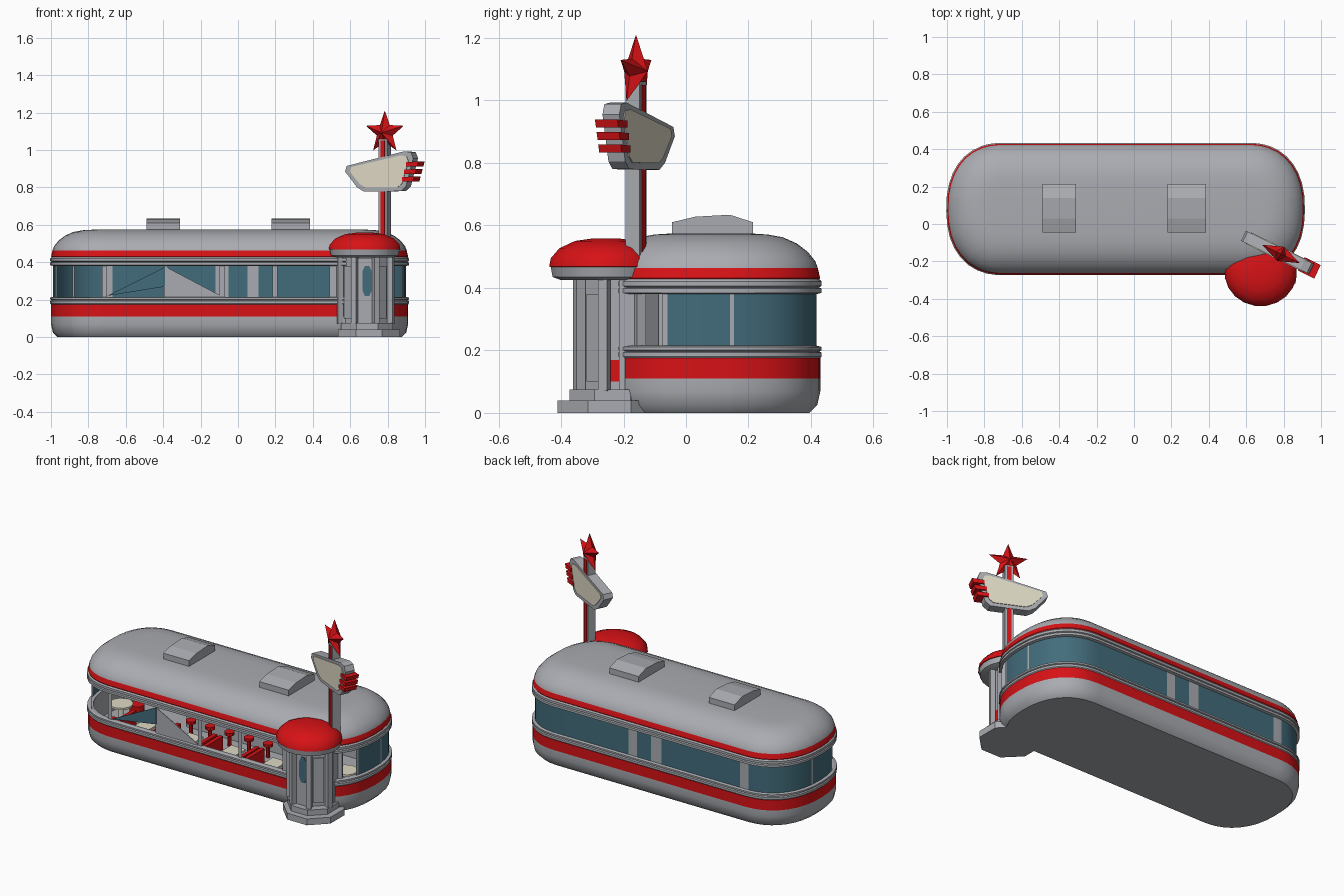
import bpy, bmesh, math
from math import sin, cos, pi, radians

if "Cube" in bpy.data.objects:
    bpy.data.objects.remove(bpy.data.objects["Cube"])


def mat(name, r, g, b):
    m = bpy.data.materials.new(name)
    m.diffuse_color = (r, g, b, 1)
    m.use_nodes = True
    m.node_tree.nodes["Principled BSDF"].inputs["Base Color"].default_value = m.diffuse_color
    return m


GREY = mat("brushed_grey", .40, .41, .44)
RED = mat("bright_red", .68, .006, .008)
TEAL = mat("teal_glass", .055, .15, .20)
CREAM = mat("cream", .74, .70, .56)
MAROON = mat("seat_maroon", .42, .025, .05)


def make(name, verts, faces, mats, idx=None, recalc=True, smooth=None):
    me = bpy.data.meshes.new(name)
    me.from_pydata(verts, [], faces)
    for m in mats:
        me.materials.append(m)
    if idx:
        for p, i in zip(me.polygons, idx):
            p.material_index = i
    if recalc:
        bm = bmesh.new()
        bm.from_mesh(me)
        bmesh.ops.recalc_face_normals(bm, faces=bm.faces)
        bm.to_mesh(me)
        bm.free()
    ob = bpy.data.objects.new(name, me)
    bpy.context.collection.objects.link(ob)
    if smooth:
        bpy.ops.object.select_all(action='DESELECT')
        ob.select_set(True)
        bpy.context.view_layer.objects.active = ob
        bpy.ops.object.shade_smooth_by_angle(angle=radians(smooth))
    return ob


def prism(name, pts, v0, v1, m, o=(0, 0), deg=0):
    """Outline in (u, z), extruded along v, turned about z and moved to o."""
    c, s, n = cos(radians(deg)), sin(radians(deg)), len(pts)
    vs = [(o[0] + u * c - v * s, o[1] + u * s + v * c, z) for v in (v0, v1) for u, z in pts]
    fs = [tuple(range(n)), tuple(range(n, 2 * n))]
    fs += [(i, (i + 1) % n, (i + 1) % n + n, i + n) for i in range(n)]
    return make(name, vs, fs, [m])


def box(name, x0, x1, y0, y1, z0, z1, m, o=(0, 0), deg=0):
    return prism(name, [(x0, z0), (x1, z0), (x1, z1), (x0, z1)], y0, y1, m, o, deg)


def lathe(name, prof, n, o, mats, rule=None, sx=1, smooth=None):
    """Profile of (radius, z) turned about o; rule(height, angle) picks the colour."""
    vs, fs, idx = [], [], []
    for r, z in prof:
        vs += [(o[0] + sx * r * cos(2 * pi * (i + .5) / n), o[1] + r * sin(2 * pi * (i + .5) / n), z)
               for i in range(n)]
    for k in range(len(prof) - 1):
        for i in range(n):
            j = (i + 1) % n
            fs.append((k * n + i, k * n + j, k * n + n + j, k * n + n + i))
            idx.append(rule((prof[k][1] + prof[k + 1][1]) / 2, 2 * pi * (i + 1) / n) if rule else 0)
    fs += [tuple(range(n))[::-1], tuple(range(len(vs) - n, len(vs)))]
    idx += [0, idx[-1]]
    return make(name, vs, fs, mats, idx, smooth=smooth)


# --- Body outline: straight sides and rounded ends; o = open, w = wall, g = glass
CY, W, R, XL, XR = .08, .35, .30, -.70, .61
ANG = [-90, -86, -76, -66, -56, -53, -43, -33, -24, -21, -11, -1, 8, 10, 20, 30, 40, 50, 60, 70, 78, 86, 90]


def arc_tag(a, right):
    if a > 86:
        return 'g' if right else 'w'
    if a < -86 or -56 < a < -53 or -24 < a < -21 or 8 < a < 10:
        return 'w'
    if a < -24:
        return 'w' if right and a < -53 else 'o'
    return 'g'


def se(t):
    return math.copysign(abs(t) ** .87, t) if abs(t) > 1e-6 else 0


P = [(x, 0, -1, t) for x, t in zip([XL, -.395, -.375, -.10, -.07, .185, .21, .49, .52], "owowowoww")]
for a, b in zip(ANG, ANG[1:]):
    P.append((XR, se(cos(radians(a))), se(sin(radians(a))), arc_tag((a + b) / 2, True)))
P += [(x, 0, 1, t) for x, t in zip([XR, .11, .05, -.05, -.12, -.67], "gwgwgw")]
for a, b in zip(ANG[::-1], ANG[-2::-1]):
    P.append((XL, -se(cos(radians(a))), se(sin(radians(a))), arc_tag((a + b) / 2, False)))
N = len(P)


def ring(d, z):
    return [(cx + (R - d) * ux, CY + (W - d) * uy, z) for cx, ux, uy, _ in P]


def shell(name, rows, mats, bottom=False, top=False, smooth=35):
    vs, fs, idx = [], [], []
    for d, z, m in rows:
        vs += ring(d, z)
    for k in range(len(rows) - 1):
        for i in range(N):
            j, kind = (i + 1) % N, rows[k][2]
            if kind == 'window':
                if P[i][3] == 'o':
                    continue
                kind = 1 if P[i][3] == 'g' else 0
            fs.append((k * N + i, k * N + j, k * N + N + j, k * N + N + i))
            idx.append(kind)
    if bottom:
        fs.append(tuple(range(N))[::-1])
        idx.append(0)
    if top:
        fs.append(tuple(range(len(vs) - N, len(vs))))
        idx.append(0)
    return make(name, vs, fs, mats, idx, recalc=False, smooth=smooth)


shell("lower_body", [(.035, 0, 0), (.01, .025, 0), (0, .07, 0), (0, .11, 1), (0, .175, 0), (-.004, .18, 0),
                     (-.004, .193, 0), (.004, .197, 0), (-.004, .201, 0), (-.004, .211, 0), (.012, .215, 0)],
      [GREY, RED], bottom=True)
shell("window_band", [(.012, .215, 'window'), (.012, .38, 0)], [GREY, TEAL])
shell("roof", [(.012, .38, 0), (-.004, .384, 0), (-.004, .398, 0), (.004, .402, 0), (-.004, .406, 0),
               (-.004, .42, 0), (.003, .428, 1), (.001, .432, 1), (.008, .463, 0), (.016, .485, 0), (.04, .515, 0),
               (.075, .542, 0), (.12, .562, 0), (.17, .571, 0), (.22, .574, 0)], [GREY, RED], top=True, smooth=30)

# Inner lining and floor, seen through the open windows
lining = shell("inner_lining", [(.012, .215, 0), (.03, .213, 0), (.03, .05, 0)], [GREY])
make("floor", ring(.03, .05), [tuple(range(N))], [GREY], recalc=False)

# Angled remnants of window panes on the front
prism("front_blind", [(-.385, .375), (-.385, .215), (-.10, .215), (-.10, .225)], -.262, -.258, GREY)
prism("front_glass", [(-.70, .22), (-.39, .27), (-.39, .375)], -.262, -.258, TEAL)

# Roof vents with shallow ridged tops
for k, (x0, x1) in enumerate([(-.49, -.31), (.18, .385)]):
    box(f"vent_base_{k}", x0, x1, -.045, .215, .56, .61, GREY)
    prism(f"vent_top_{k}", [(-.045, .61), (.215, .61), (.14, .634), (.03, .628)], -x1, -x0, GREY, deg=90)

# Booths along the front: two benches and a table each
for k, x in enumerate([-.545, -.235, .06, .35]):
    for s in (-1, 1):
        a, b = sorted((x + s * .06, x + s * .13))
        box(f"bench_{k}_{s}", a, b, -.235, -.07, .05, .13, MAROON)
        a, b = sorted((x + s * .115, x + s * .14))
        box(f"bench_back_{k}_{s}", a, b, -.235, -.07, .05, .212, RED)
    box(f"booth_table_{k}", x - .05, x + .05, -.235, -.08, .165, .177, CREAM)
    box(f"booth_table_leg_{k}", x - .01, x + .01, -.16, -.14, .05, .165, GREY)

# Round tables with stools at both ends, and the counter
for k, x in enumerate([-.83, .74]):
    lathe(f"round_table_{k}", [(.015, .05), (.015, .165), (.07, .166), (.07, .178)], 12, (x, .02), [CREAM])
    for s in (-1, 1):
        lathe(f"end_seat_{k}_{s}", [(.04, .05), (.045, .13)], 12, (x + .02, .02 + s * .13), [RED])
box("counter", -.5, .45, .2, .28, .05, .19, GREY)
box("counter_top", -.51, .46, .18, .29, .19, .2, CREAM)
for k in range(7):
    lathe(f"stool_{k}", [(.012, .05), (.012, .12), (.03, .122), (.03, .14)], 10, (-.42 + k * .135, .13), [RED])

# --- Entrance: steps, eight-sided porch, columns, door and canopy
lathe("step_lower", [(.18, 0), (.18, .04)], 8, (.70, -.245), [GREY])
lathe("step_upper", [(.15, .04), (.15, .075)], 8, (.69, -.235), [GREY])
D = (.68, -.205)
lathe("porch_wall", [(.13, .07), (.13, .10), (.13, .17), (.13, .44)], 8, D, [GREY, RED],
      lambda z, a: 1 if .1 < z < .17 and abs(cos(a)) > .8 else 0)
for k in range(8):
    a = 2 * pi * (k + .5) / 8
    box(f"porch_column_{k}", -.015, .015, -.015, .015, .07, .44, GREY,
        (D[0] + .148 * cos(a), D[1] + .148 * sin(a)), math.degrees(a))
for k, a in enumerate((225, 315)):
    box(f"porch_panel_{k}", -.03, .03, -.008, 0, .1, .38, GREY,
        (D[0] + .122 * cos(radians(a)), D[1] + .122 * sin(radians(a))), a + 90)
box("door", -.042, .042, -.13, -.118, .075, .42, GREY, D)
prism("door_window", [(-.012, .22), (.012, .22), (.025, .25), (.025, .35), (.012, .38), (-.012, .38),
                      (-.025, .35), (-.025, .25)], -.135, -.13, TEAL, (.69, -.205))
lathe("canopy", [(.145, .425), (.172, .435), (.178, .467), (.183, .468), (.178, .495), (.15, .527),
                 (.10, .55), (.045, .558)], 20, (.677, -.257), [GREY, RED],
      lambda z, a: 1 if z > .467 else 0, sx=1.06, smooth=35)

# --- Sign mast, sign board, fins and star, all turned the same way
M, T = (.785, -.16), -26
box("mast_foot", .758, .815, -.215, -.145, 0, .45, GREY)
box("mast", -.025, .025, -.025, .025, .44, 1.06, GREY, M, T)
for s in (-1, 1):
    v = sorted((s * .025, s * .029))
    box(f"mast_stripe_{s}", -.013, .013, v[0], v[1], .46, 1.05, RED, M, T)

OUT = [(-.222, .885), (-.212, .915), (.13, .993), (.17, .988), (.183, .955), (.14, .805), (.11, .78),
       (-.11, .778), (-.15, .80)]
prism("sign_board", OUT, -.03, .03, GREY, M, T)
FACE = [(-.015 + (u + .015) * .86, .885 + (z - .885) * .80) for u, z in OUT]
for s in (-1, 1):
    v = sorted((s * .03, s * .034))
    prism(f"sign_face_{s}", FACE, v[0], v[1], CREAM, M, T)
for k, z in enumerate((.925, .885, .845)):
    u = .165 - k * .012
    prism(f"sign_fin_{k}", [(u - .02, z - .012), (u + .045, z - .012), (u + .053, z + .014), (u - .02, z + .010)],
          -.04, .04, RED, M, T)

# Star: ten-point outline with a raised centre on both sides
c, s = cos(radians(T)), sin(radians(T))
vs = []
for i in range(10):
    r = .118 if i % 2 == 0 else .05
    u = r * sin(i * pi / 5)
    vs.append((M[0] + u * c, M[1] + u * s, 1.093 + r * cos(i * pi / 5)))
for v in (-.042, .042):
    vs.append((M[0] - v * s, M[1] + v * c, 1.093))
make("star", vs, [(i, (i + 1) % 10, t) for t in (10, 11) for i in range(10)], [RED])
